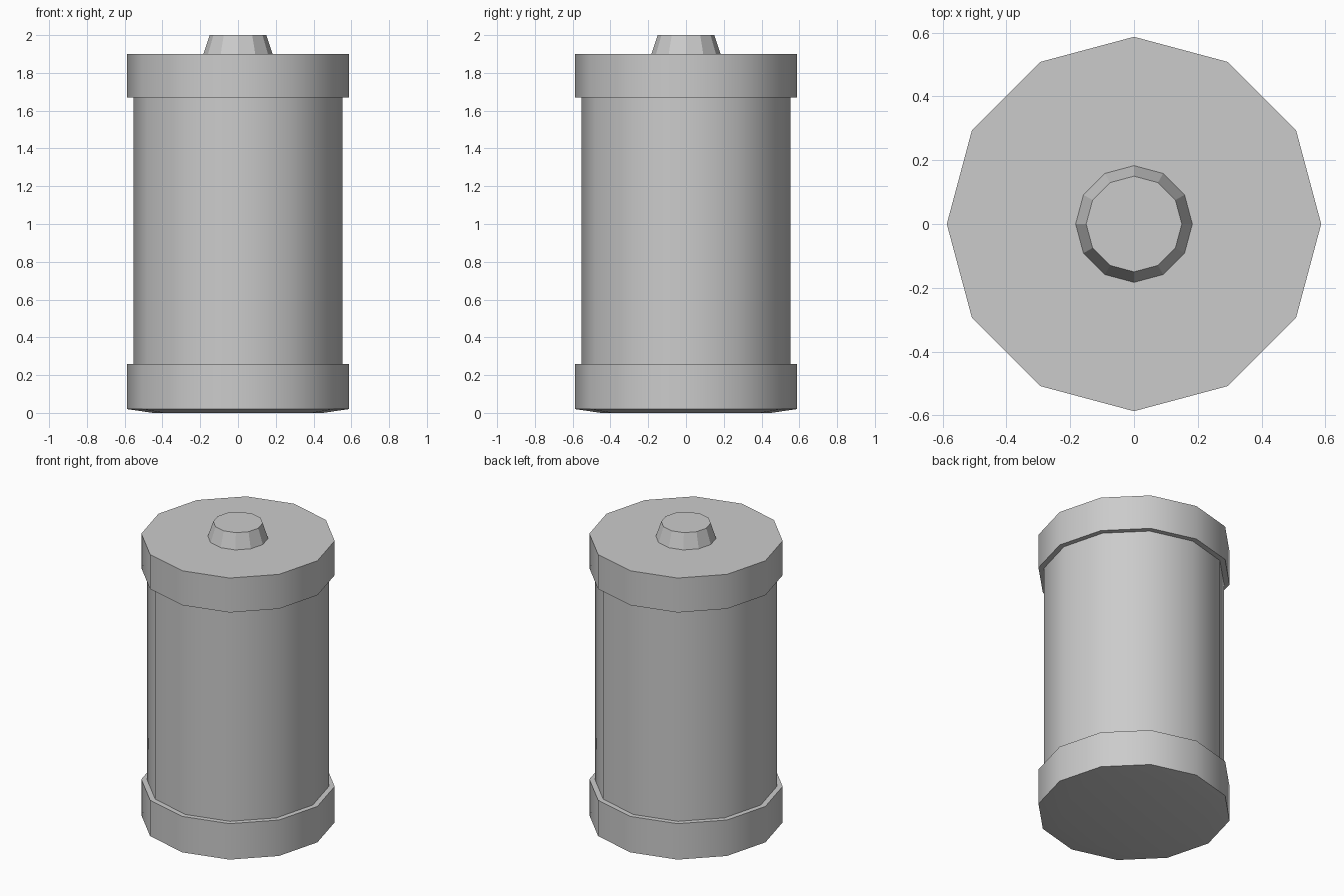
import bpy, bmesh, math

if "Cube" in bpy.data.objects:
    bpy.data.objects.remove(bpy.data.objects["Cube"])

SIDES = 12


def lathe(name, profile, smooth_angle=None):
    """Revolve (radius, z) points, bottom to top, into a closed solid."""
    bm = bmesh.new()
    rings = []
    for r, z in profile:
        rings.append([bm.verts.new((r * math.cos(2 * math.pi * i / SIDES),
                                    r * math.sin(2 * math.pi * i / SIDES), z))
                      for i in range(SIDES)])
    for lo, hi in zip(rings, rings[1:]):
        for i in range(SIDES):
            j = (i + 1) % SIDES
            bm.faces.new((lo[i], lo[j], hi[j], hi[i]))
    bm.faces.new(rings[0][::-1])
    bm.faces.new(rings[-1])
    bmesh.ops.recalc_face_normals(bm, faces=bm.faces)
    mesh = bpy.data.meshes.new(name)
    bm.to_mesh(mesh)
    bm.free()
    obj = bpy.data.objects.new(name, mesh)
    bpy.context.collection.objects.link(obj)
    if smooth_angle:
        bpy.context.view_layer.objects.active = obj
        obj.select_set(True)
        bpy.ops.object.shade_smooth_by_angle(angle=math.radians(smooth_angle))
        obj.select_set(False)
    return obj


# Casing: shallow base, lower band, recessed body, upper band, flat lid
lathe("battery_casing", [
    (0.45, 0.0), (0.587, 0.02), (0.587, 0.26), (0.553, 0.26),
    (0.553, 1.67), (0.587, 1.67), (0.587, 1.90)], smooth_angle=40)

# Faceted tapered contact on the lid
lathe("top_terminal", [(0.183, 1.90), (0.15, 2.0)])
